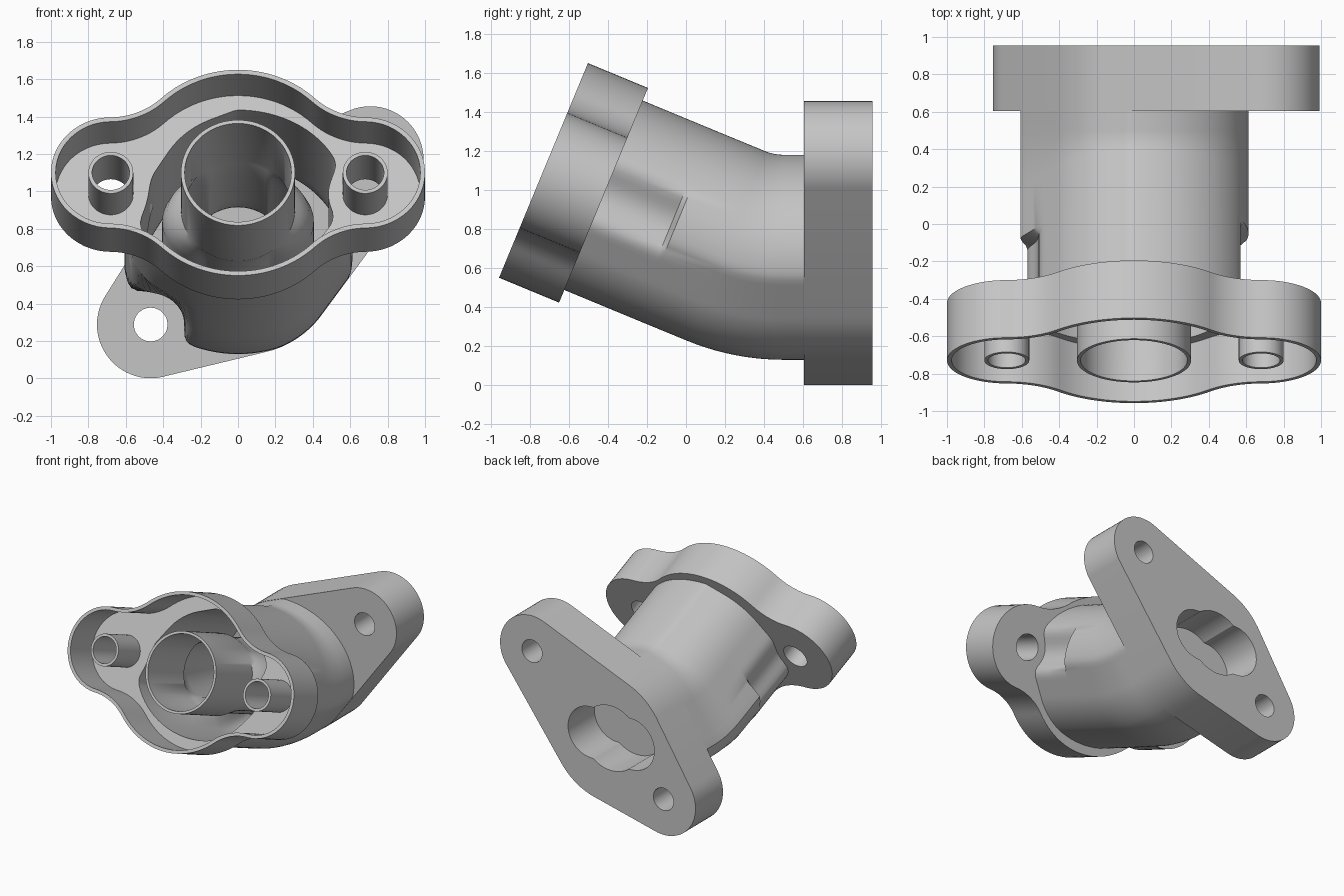
import bpy, bmesh, math
from math import sin, cos, radians, hypot
from mathutils import Vector, geometry

if "Cube" in bpy.data.objects:
    bpy.data.objects.remove(bpy.data.objects["Cube"])

metal = bpy.data.materials.new("plain_grey_metal")
metal.use_nodes = True
metal.diffuse_color = (0.56, 0.56, 0.56, 1)
metal.node_tree.nodes["Principled BSDF"].inputs["Base Color"].default_value = (0.56, 0.56, 0.56, 1)

TILT = radians(22.5)
BACK_Z = 0.655
BEND = 0.775          # bend radius of the elbow centre line


# Stations along the elbow: centre y, centre z, lean of the section
def front(w):
    return (-0.73 + w * cos(TILT), 1.10 - w * sin(TILT), TILT)


def bend(a):
    return (0.5 - BEND * sin(a), BACK_Z + BEND - BEND * cos(a), a)


def back(y):
    return (y, BACK_Z, 0)


elbow = [bend(TILT * (1 - i / 10)) for i in range(11)]


# Section shapes
def disc(r, cx=0, cu=0, n=64):
    return [(cx + r * cos(math.tau * i / n), cu + r * sin(math.tau * i / n)) for i in range(n)]


def arc(c, r, a0, a1, n=14):
    return [(c[0] + r * cos(a0 + (a1 - a0) * i / n), c[1] + r * sin(a0 + (a1 - a0) * i / n))
            for i in range(n + 1)]


def winged(inset=0):
    """Round centre with two side lobes and concave blends."""
    lobe, blend = Vector((0.68, 0)), Vector((0.687, 0.72))
    to_blend = math.atan2(blend.y, blend.x - lobe.x)
    to_mid = math.atan2(blend.y, blend.x)
    quarter = (arc(lobe, 0.32 - inset, 0, to_blend)
               + arc(blend, 0.4 + inset, to_blend + math.pi, to_mid + math.pi)[1:]
               + arc((0, 0), 0.595 - inset, to_mid, math.pi / 2)[1:])
    half = quarter + [(-x, u) for x, u in reversed(quarter[:-1])]
    return half[:-1] + [(-x, -u) for x, u in half[:-1]]


def bore(k, wall=0):
    """Blend from a round pipe (k=0) to a three-lobed opening (k=1)."""
    pts, n = [], 96
    for i in range(n):
        a = math.tau * i / n
        d = 0.205 ** 2 - (0.18 * sin(a)) ** 2
        side = 0.18 * abs(cos(a)) + math.sqrt(d) if d > 0 else 0
        r = (1 - k) * 0.285 + k * max(0.26, side) + wall
        pts.append((r * cos(a), r * sin(a)))
    return pts


# Back flange outline: two bolt lobes joined tangentially to the centre
BOLT_X = 0.68
LOW_BOLT, HIGH_BOLT = (-0.467, 0.288 - BACK_Z), (0.707, 1.17 - BACK_Z)
cloud = disc(0.518, 0.03, -0.01) + disc(0.287, *LOW_BOLT) + disc(0.285, *HIGH_BOLT)
outline = [Vector(cloud[i]) for i in geometry.convex_hull_2d([Vector(p) for p in cloud])]
edges = []
for p, q in zip(outline, outline[1:] + outline[:1]):
    if (q - p).length > 1e-4:
        n = Vector((q.y - p.y, p.x - q.x)).normalized()
        n = n if n.dot(p) > 0 else -n
        edges.append((n.x, n.y, n.dot(p) - 0.002))


def body_section(shrink, station, grooved):
    """Oval clipped by the flange outline, with rounded hollows around the bolts."""
    _, z, lean = station
    hollows = [(LOW_BOLT[0], (BACK_Z + LOW_BOLT[1] - z) / cos(lean), 0.18 + shrink)]
    if grooved:
        hollows += [(s * BOLT_X, 0, 0.165 + shrink * 0.8) for s in (-1, 1)]

    def outside(x, u, limit):
        d = max((hypot(x / 0.612, u / 0.525) - 1) * 0.55 + shrink,
                hypot(x, u) - limit)
        for cx, cu, r in hollows:
            e = r - hypot(x - cx, u - cu)
            h = max(0.08 - abs(d - e), 0)
            d = max(d, e) + h * h / 0.32
        return d > 0

    pts = []
    for x, u in disc(1, n=128):
        limit = min((c - shrink) / (nx * x + nu * u) for nx, nu, c in edges if nx * x + nu * u > 0.01)
        lo, hi = 0.2, 0.7
        for _ in range(18):
            mid = (lo + hi) / 2
            lo, hi = (lo, mid) if outside(x * mid, u * mid, limit) else (mid, hi)
        pts.append((x * lo, u * lo))
    return pts


def loft(name, rings):
    """Closed solid through (shape, station) pairs."""
    bm = bmesh.new()
    rows = [[bm.verts.new((x, y + u * sin(t), z + u * cos(t))) for x, u in shape]
            for shape, (y, z, t) in rings]
    n = len(rows[0])
    for a, b in zip(rows, rows[1:]):
        for i in range(n):
            j = (i + 1) % n
            bm.faces.new((a[i], a[j], b[j], b[i]))
    bm.faces.new(rows[0])
    bm.faces.new(rows[-1])
    bmesh.ops.recalc_face_normals(bm, faces=bm.faces)
    mesh = bpy.data.meshes.new(name)
    bm.to_mesh(mesh)
    bm.free()
    mesh.materials.append(metal)
    ob = bpy.data.objects.new(name, mesh)
    bpy.context.collection.objects.link(ob)
    return ob


def prism(name, shape, start, end):
    return loft(name, [(shape, start), (shape, end)])


def cut(ob, *cutters):
    bpy.context.view_layer.objects.active = ob
    for c in cutters:
        mod = ob.modifiers.new("cut", "BOOLEAN")
        mod.operation, mod.solver, mod.object = "DIFFERENCE", "EXACT", c
        bpy.ops.object.modifier_apply(modifier=mod.name)
    return ob


helpers = []


def helper(ob):
    ob.hide_render = True
    helpers.append(ob)
    return ob


# Elbow body, hollow, with grooves ending part way along
def elbow_solid(name, shrink, start, end):
    grooved = [front(start), front(0.5), front(0.71 + shrink)]
    plain = [front(0.735 + shrink)] + elbow + [back(end)]
    return loft(name, [(body_section(shrink, s, True), s) for s in grooved]
                + [(body_section(shrink, s, False), s) for s in plain])


body = elbow_solid("elbow_body", 0, 0.32, 0.62)
cavity = helper(elbow_solid("cavity_cutter", 0.04, 0.25, 0.59))
cut(body, cavity)

# Front flange cup with thin walls and a floor
cup = prism("front_flange_cup", winged(), front(0), front(0.333))
cut(cup, helper(prism("pocket_cutter", winged(0.025), front(-0.05), front(0.3))), cavity)
parts = [body, cup]

# Bolt sleeves in the cup
for side, s in (("left", 1), ("right", -1)):
    hole = helper(prism("sleeve_hole_cutter", disc(0.1, s * BOLT_X), front(-0.1), front(0.4)))
    sleeve = prism(side + "_bolt_sleeve", disc(0.12, s * BOLT_X), front(0), front(0.32))
    cut(cup, hole)
    parts.append(cut(sleeve, hole))


# Inner pipe, round at the front and widening to the lobed bore
def pipe_solid(name, wall, start, end):
    rings = [(bore(0, wall), front(start)), (bore(0, wall), front(0.5))]
    rings += [(bore(k, wall), front(w)) for k, w in ((0.3, 0.53), (0.75, 0.59), (1, 0.68))]
    return loft(name, rings + [(bore(1, wall), s) for s in elbow] + [(bore(1, wall), back(end))])


pipe_hole = helper(pipe_solid("pipe_hole_cutter", 0, -0.05, 1.1))
parts.append(cut(pipe_solid("inner_pipe", 0.02, 0, 0.65), pipe_hole))

# Back flange with bore and bolt holes
plate = prism("back_flange", outline, back(0.605), back(0.955))
cut(plate, pipe_hole)
for p in (LOW_BOLT, HIGH_BOLT):
    cut(plate, helper(prism("bolt_hole_cutter", disc(0.09, *p), back(0.5), back(1.1))))
parts.append(plate)

for ob in helpers:
    bpy.data.objects.remove(ob)

# Smooth curved walls, keep crisp rims
bpy.ops.object.select_all(action="DESELECT")
for ob in parts:
    ob.select_set(True)
bpy.context.view_layer.objects.active = body
bpy.ops.object.shade_smooth_by_angle(angle=radians(30))
